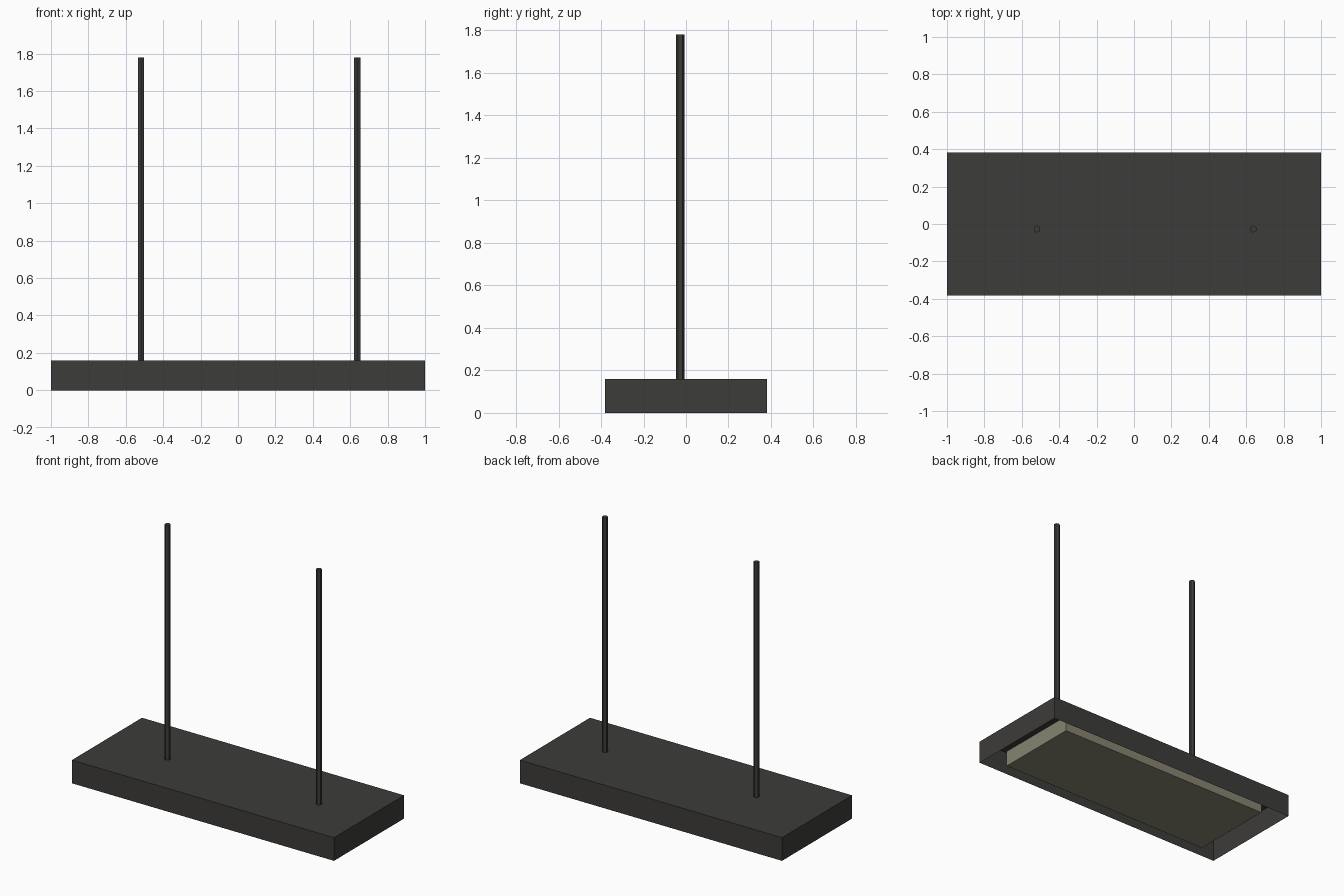
import bpy, bmesh

if "Cube" in bpy.data.objects:
    bpy.data.objects.remove(bpy.data.objects["Cube"])


def material(name, color):
    mat = bpy.data.materials.new(name)
    mat.diffuse_color = (*color, 1)
    mat.use_nodes = True
    mat.node_tree.nodes["Principled BSDF"].inputs["Base Color"].default_value = mat.diffuse_color
    return mat


dark = material("dark_metal", (0.046, 0.045, 0.042))
cream = material("cream_diffuser", (0.24, 0.23, 0.165))


def box(name, size, z0, mat, open_bottom=False):
    bpy.ops.mesh.primitive_cube_add(size=1)
    ob = bpy.context.object
    ob.name = name
    bm = bmesh.new()
    bm.from_mesh(ob.data)
    for v in bm.verts:
        v.co.x *= size[0]
        v.co.y *= size[1]
        v.co.z = z0 + (v.co.z + 0.5) * size[2]
    if open_bottom:
        bm.normal_update()
        down = [f for f in bm.faces if f.normal.z < -0.9]
        bmesh.ops.delete(bm, geom=down, context='FACES_ONLY')
    bm.to_mesh(ob.data)
    bm.free()
    ob.data.materials.append(mat)
    return ob


# Thin shade housing, open underneath
box("lamp_housing", (2.0, 0.764, 0.16), 0.0, dark, open_bottom=True)

# Light diffuser sitting inside the housing
box("light_diffuser", (1.67, 0.605, 0.11), 0.002, cream)

# Two six-sided hanging rods
for name, x in (("left_rod", -0.519), ("right_rod", 0.637)):
    bpy.ops.mesh.primitive_cylinder_add(vertices=6, radius=0.0195, depth=1.62,
                                        location=(x, -0.027, 0.97))
    rod = bpy.context.object
    rod.name = name
    rod.data.materials.append(dark)
